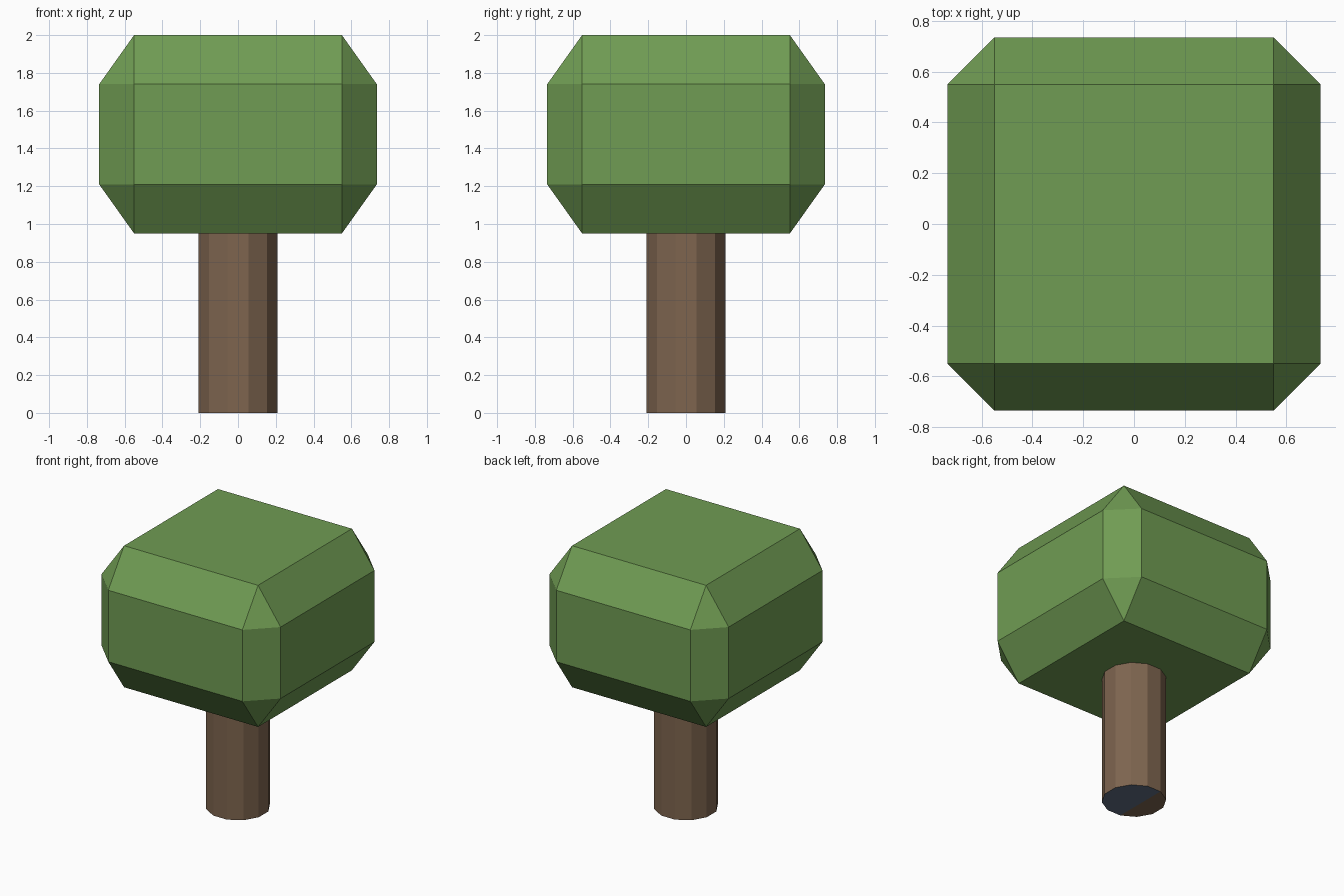
import bpy, bmesh, math

if "Cube" in bpy.data.objects:
    bpy.data.objects.remove(bpy.data.objects["Cube"])


def material(name, hex_rgb):
    lin = [((c / 255 + 0.055) / 1.055) ** 2.4 for c in hex_rgb]
    m = bpy.data.materials.new(name)
    m.diffuse_color = (*lin, 1)
    m.use_nodes = True
    m.node_tree.nodes["Principled BSDF"].inputs["Base Color"].default_value = m.diffuse_color
    return m


def add_object(name, bm, mats):
    bmesh.ops.recalc_face_normals(bm, faces=bm.faces)
    mesh = bpy.data.meshes.new(name)
    bm.to_mesh(mesh)
    bm.free()
    for m in mats:
        mesh.materials.append(m)
    ob = bpy.data.objects.new(name, mesh)
    bpy.context.collection.objects.link(ob)
    return ob


leaf = material("leaf green", (112, 156, 83))
bark = material("bark brown", (126, 101, 79))
slate = material("slate grey", (95, 110, 130))

# Crown: chamfered block, hull of its mirrored corner points
FLAT, WIDE, MID, HALF, BAND = 0.55, 0.735, 1.475, 0.525, 0.265
bm = bmesh.new()
for sx in (-1, 1):
    for sy in (-1, 1):
        for sz in (-1, 1):
            for x, y, z in ((FLAT, FLAT, HALF), (WIDE, FLAT, BAND), (FLAT, WIDE, BAND)):
                bm.verts.new((sx * x, sy * y, MID + sz * z))
bmesh.ops.convex_hull(bm, input=bm.verts)
bmesh.ops.dissolve_limit(bm, angle_limit=0.01, verts=bm.verts, edges=bm.edges)
add_object("crown", bm, [leaf])

# Trunk: twelve-sided prism with a two-coloured underside
SIDES, RADIUS, TOP = 12, 0.217, 0.95
bm = bmesh.new()
rings = []
for z in (0, TOP):
    angles = [math.radians(15 + 360 * i / SIDES) for i in range(SIDES)]
    rings.append([bm.verts.new((RADIUS * math.cos(a), RADIUS * math.sin(a), z)) for a in angles])
low, high = rings
for i in range(SIDES):
    j = (i + 1) % SIDES
    bm.faces.new((low[i], low[j], high[j], high[i]))
# Underside split by a chord: bark to the left, slate to the right
bm.faces.new(low[3:9])
bm.faces.new(low[8:] + low[:4]).material_index = 1
add_object("trunk", bm, [bark, slate])
